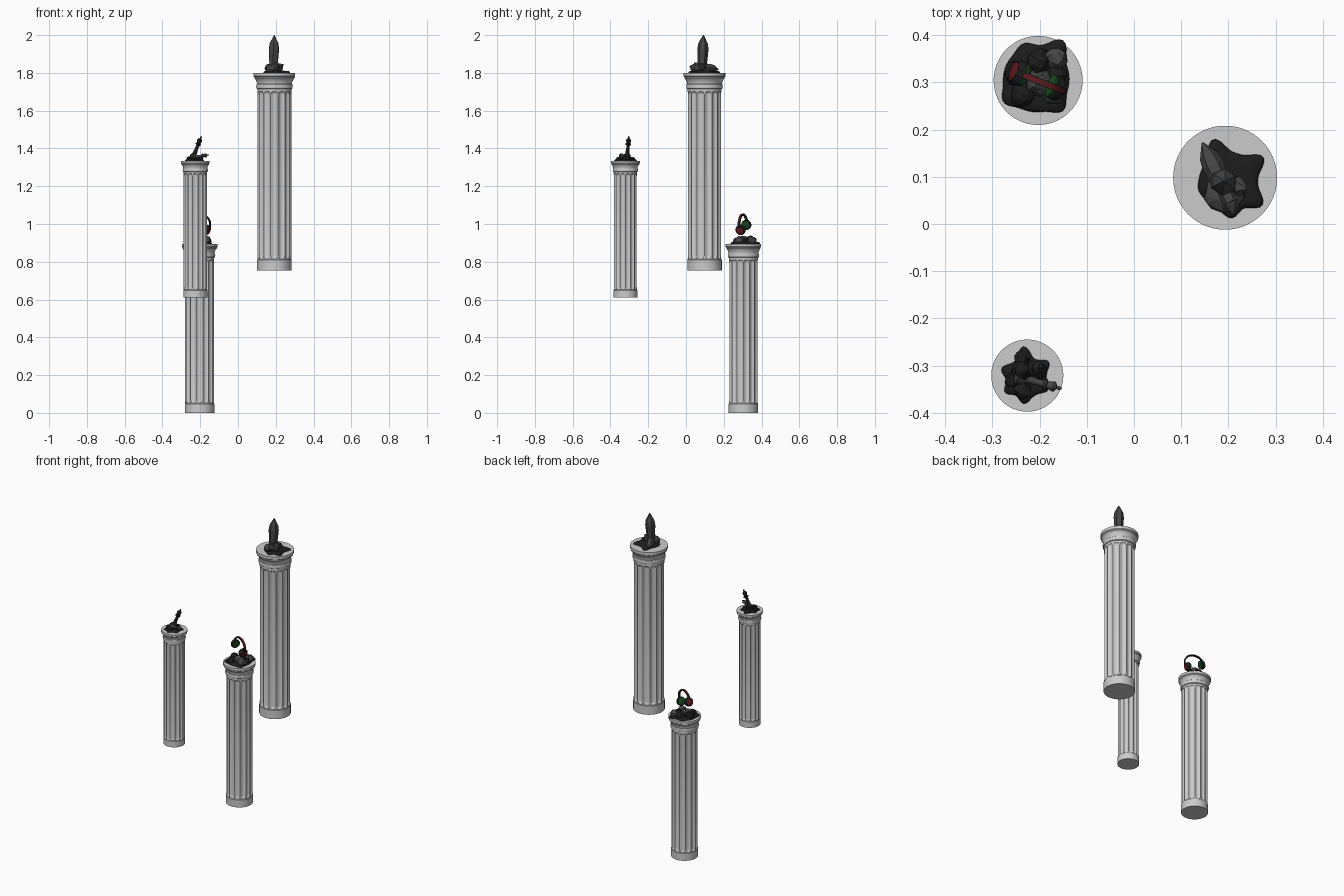
import bpy, bmesh, random
from math import sin, cos, pi, sqrt, exp, radians, tau
from mathutils import Vector, Matrix

if "Cube" in bpy.data.objects:
    bpy.data.objects.remove(bpy.data.objects["Cube"])

random.seed(4)


def mat(name, c):
    m = bpy.data.materials.new(name)
    m.diffuse_color = (*c, 1)
    m.use_nodes = True
    m.node_tree.nodes["Principled BSDF"].inputs["Base Color"].default_value = m.diffuse_color
    return m


BLACK = mat("black", (0.012, 0.012, 0.012))
DARK = mat("dark_grey", (0.06, 0.06, 0.06))
RED = mat("red", (0.12, 0.01, 0.012))
GREEN = mat("green", (0.01, 0.07, 0.015))


def finish(name, bm, material=None, smooth=None):
    bmesh.ops.recalc_face_normals(bm, faces=bm.faces)
    me = bpy.data.meshes.new(name)
    bm.to_mesh(me)
    bm.free()
    ob = bpy.data.objects.new(name, me)
    bpy.context.collection.objects.link(ob)
    if material:
        me.materials.append(material)
    if smooth:
        bpy.ops.object.select_all(action='DESELECT')
        ob.select_set(True)
        bpy.context.view_layer.objects.active = ob
        bpy.ops.object.shade_smooth_by_angle(angle=radians(smooth))
    return ob


def skin(rings):
    """Bridge closed rings of points and cap both ends."""
    bm = bmesh.new()
    rows = [[bm.verts.new(p) for p in r] for r in rings]
    n = len(rows[0])
    for a, b in zip(rows, rows[1:]):
        for i in range(n):
            j = (i + 1) % n
            bm.faces.new((a[i], a[j], b[j], b[i]))
    bm.faces.new(rows[0][::-1])
    bm.faces.new(rows[-1])
    return bm


def lathe(name, profile, base, tip, segs, material, smooth=None):
    """Turn (radius, height 0-1) points around the line base-tip."""
    base, axis = Vector(base), Vector(tip) - Vector(base)
    rot = axis.to_track_quat('Z', 'Y')
    rings = [[base + rot @ Vector((r * cos(tau * i / segs), r * sin(tau * i / segs), h * axis.length))
              for i in range(segs)] for r, h in profile]
    return finish(name, skin(rings), material, smooth)


# Fluted column, unit cap radius, 9.5 high
def column(name, x, y, z, s):
    flutes, per, lo, hi, end = 14, 8, 0.55, 8.6, 0.16
    ends = [end * k for k in (0, 0.1, 0.3, 0.6, 1)]
    rows = [(0.83, 0), (0.83, 0.5), (0.81, 0.52)]
    rows += [(0.81, lo + e) for e in ends] + [(0.81, hi - e) for e in ends[::-1]]
    rows += [(0.81, 8.72), (0.86, 8.75), (0.88, 8.85), (0.86, 8.95), (0.84, 8.97), (0.86, 9.08),
             (0.91, 9.18), (0.965, 9.25), (0.965, 9.3), (1.0, 9.34), (1.0, 9.5)]
    rings = []
    for r, h in rows:
        ring = []
        for i in range(flutes * per):
            u = ((i % per) / per * 2 - 1) / 0.8
            v = max(0, 1 - (h - lo) / end, 1 - (hi - h) / end)
            rr = r - 0.09 * sqrt(max(0, 1 - u * u - v * v))
            a = tau * i / (flutes * per)
            ring.append((x + s * rr * cos(a), y + s * rr * sin(a), z + s * h))
        rings.append(ring)
    finish(name, skin(rings), None, 30)


# Thin irregular splash under each group, lobes are (degrees, reach)
def splash(name, x, y, z, r, lobes, h=0.012):
    rings = []
    for f, k in ((1, 0), (1, 0.4), (0.93, 0.8), (0.75, 1), (0.3, 1.1)):
        ring = []
        for i in range(64):
            a = tau * i / 64
            reach = r
            for deg, amp in lobes:
                d = (a - radians(deg) + pi) % tau - pi
                reach += (amp - r) * exp(-(d / 0.28) ** 2)
            ring.append((x + f * reach * cos(a), y + f * reach * sin(a), z + h * k))
        rings.append(ring)
    finish(name, skin(rings), BLACK, 50)


# Rough low-poly stone
def rock(name, p, size, material=BLACK):
    bm = bmesh.new()
    bmesh.ops.create_icosphere(bm, subdivisions=2, radius=1)
    for v in bm.verts:
        v.co *= random.uniform(0.82, 1.1)
    bm.transform(Matrix.Translation(p) @ Matrix.Diagonal((*size, 1)))
    finish(name, bm, material)


def crystal(name, base, tip, r):
    lathe(name, [(0.7 * r, 0), (r, 0.62), (0.85 * r, 0.78), (0.002, 1)], base, tip, 6, DARK)


column("tall_column", 0.193, 0.098, 0.755, 0.110)
column("small_column", -0.226, -0.321, 0.61, 0.0763)
column("low_column", -0.203, 0.304, 0.0, 0.0942)

# Crystal cluster on the tall column
splash("crystal_splash", 0.2, 0.09, 1.799, 0.062,
       [(110, 0.095), (35, 0.09), (-35, 0.088), (-85, 0.078), (195, 0.066)])
crystal("upright_crystal", (0.187, 0.085, 1.80), (0.192, 0.092, 2.0), 0.03)
crystal("leaning_crystal", (0.205, 0.045, 1.84), (0.145, 0.172, 1.818), 0.024)
crystal("front_crystal", (0.185, 0.1, 1.81), (0.212, 0.02, 1.835), 0.024)
crystal("side_crystal", (0.18, 0.085, 1.805), (0.24, 0.075, 1.845), 0.022)
rock("crystal_stone", (0.19, 0.065, 1.818), (0.045, 0.04, 0.026), DARK)

# Game pieces on the small column
PIECE = [(0.16, 0), (0.17, 0.06), (0.14, 0.1), (0.15, 0.15), (0.09, 0.22), (0.065, 0.5), (0.07, 0.6),
         (0.12, 0.63), (0.12, 0.66), (0.075, 0.69), (0.11, 0.82), (0.09, 0.86), (0.03, 0.89),
         (0.04, 0.93), (0.03, 0.98), (0.005, 1)]
splash("piece_splash", -0.228, -0.325, 1.331, 0.042, [(95, 0.066), (160, 0.056), (215, 0.055), (265, 0.056),
                                                     (35, 0.058), (-30, 0.053)])
for name, base, tip, m in (("standing_piece", (-0.24, -0.313, 1.345), (-0.194, -0.302, 1.465), BLACK),
                           ("lying_piece", (-0.25, -0.322, 1.352), (-0.153, -0.349, 1.366), DARK)):
    size = (Vector(tip) - Vector(base)).length
    lathe(name, [(r * size, h) for r, h in PIECE], base, tip, 20, m, 40)
for i, (x, y, r) in enumerate(((-0.255, -0.33, 0.019), (-0.235, -0.352, 0.02),
                               (-0.205, -0.312, 0.02), (-0.238, -0.285, 0.017))):
    rock(f"piece_stone_{i}", (x, y, 1.343), (r, r, 0.8 * r))

# Stones on the low column
splash("stone_splash", -0.207, 0.307, 0.894, 0.07, [(55, 0.1), (110, 0.08), (215, 0.085), (-50, 0.088)])
for i, (x, y, r, h) in enumerate(((-0.235, 0.275, 0.028, 0.022), (-0.165, 0.35, 0.026, 0.028),
                                  (-0.2, 0.345, 0.028, 0.03), (-0.17, 0.28, 0.028, 0.03),
                                  (-0.25, 0.32, 0.026, 0.026), (-0.2, 0.3, 0.03, 0.032),
                                  (-0.165, 0.315, 0.024, 0.02))):
    rock(f"headset_stone_{i}", (x, y, 0.907), (r, r, h), DARK if i % 2 else BLACK)

# Headset: arched band in a tilted plane, then two padded cups
side = Vector((0.9, -0.36, -0.32)).normalized()
up = Vector((0.32, -0.13, 0.94)).normalized()
out = side.cross(up).normalized()
mid = Vector((-0.2, 0.302, 0.995))


def band(name, radius, width, thick, a0, a1, material):
    rings = []
    for k in range(25):
        a = radians(a0 + (a1 - a0) * k / 24)
        d = side * cos(a) + up * sin(a)
        rings.append([mid + d * (radius + p * thick) + out * q * width
                      for p, q in ((-1, -1), (1, -1), (1, 1), (-1, 1))])
    finish(name, skin(rings), material, 40)


band("head_band", 0.056, 0.007, 0.003, -22, 202, BLACK)
band("band_stripe", 0.0575, 0.005, 0.003, 35, 145, RED)
for word, s in (("right", 1), ("left", -1)):
    c = mid + side * s * 0.044 - up * 0.014
    o = side * s
    lathe(word + "_cup", [(0.018, 0), (0.027, 0.1), (0.027, 0.6), (0.022, 1)],
          c - o * 0.006, c + o * 0.012, 24, BLACK, 40)
    lathe(word + "_cup_plate", [(0.021, 0), (0.021, 0.6), (0.016, 1)],
          c + o * 0.011, c + o * 0.016, 24, RED, 40)
    lathe(word + "_ear_pad", [(0.02, 0), (0.025, 0.3), (0.025, 0.7), (0.018, 1)],
          c - o * 0.005, c - o * 0.016, 24, GREEN, 40)
